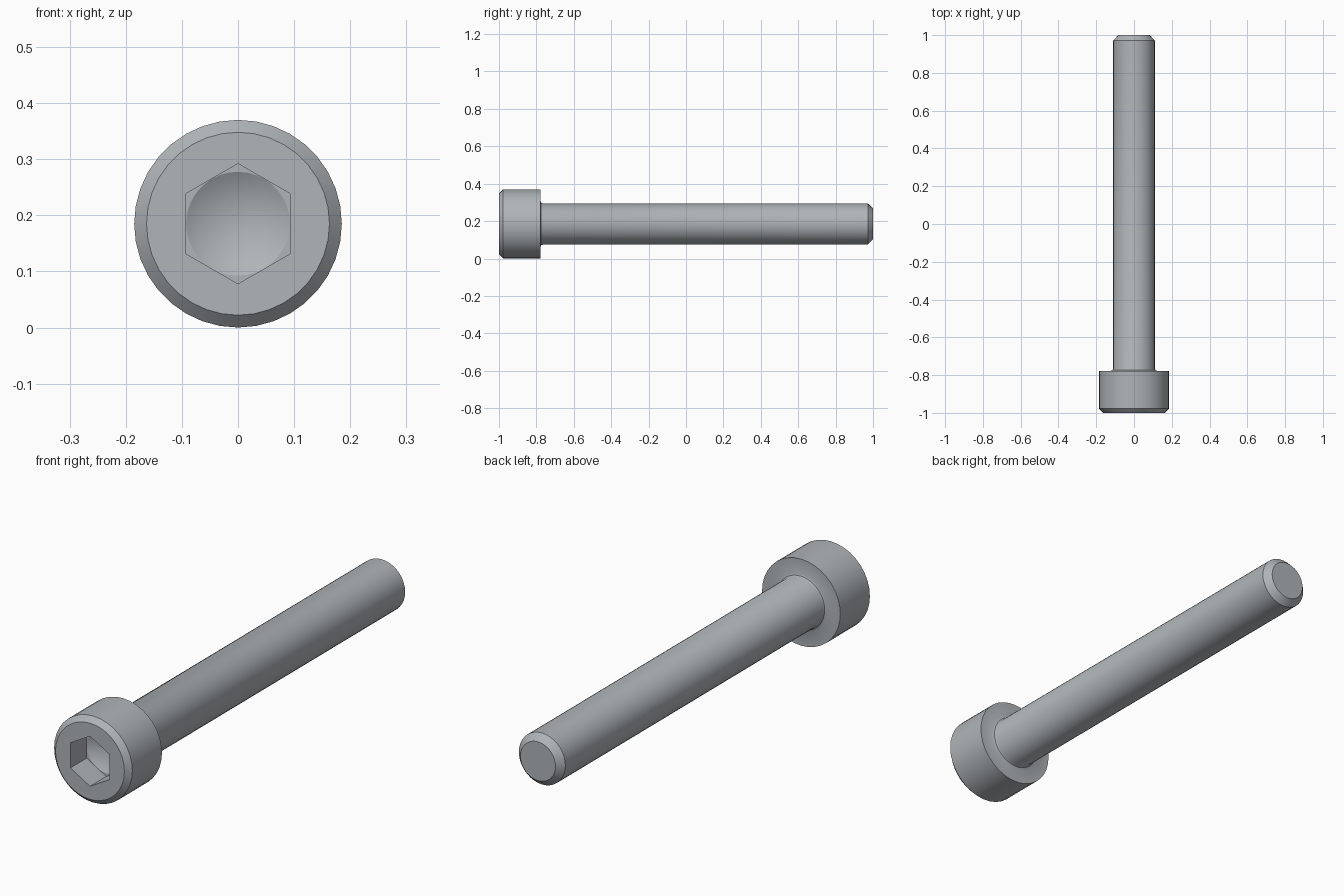
import bpy, bmesh, math

if "Cube" in bpy.data.objects:
    bpy.data.objects.remove(bpy.data.objects["Cube"])

SEG = 36       # multiple of six, so the hex corners fall on vertices
AXIS_Z = 0.185


def round_r(r):
    return lambda a: r


def hex_r(flat):
    # radius of a hexagon with corners straight up and down
    return lambda a: flat / math.cos(a % (math.pi / 3) - math.pi / 6)


steel = bpy.data.materials.new("steel grey")
steel.diffuse_color = (0.43, 0.46, 0.48, 1)
steel.use_nodes = True
steel.node_tree.nodes["Principled BSDF"].inputs["Base Color"].default_value = steel.diffuse_color

# Profile along y, from the socket floor out over the head to the shank tip
profile = [
    (-0.89, round_r(0.0925)),   # rim of drill cone
    (-0.89, hex_r(0.0927)),     # socket floor
    (-1.00, hex_r(0.0927)),     # socket mouth
    (-1.00, round_r(0.163)),    # head face
    (-0.978, round_r(0.185)),   # head chamfer
    (-0.778, round_r(0.185)),   # head underside
    (-0.778, round_r(0.123)),   # fillet under head
    (-0.774, round_r(0.114)),
    (-0.765, round_r(0.110)),
    (0.972, round_r(0.110)),    # shank
    (1.00, round_r(0.083)),     # tip chamfer
]

bm = bmesh.new()
rings = []
for y, radius in profile:
    ring = []
    for i in range(SEG):
        a = 2 * math.pi * i / SEG
        r = radius(a)
        ring.append(bm.verts.new((r * math.sin(a), y, AXIS_Z + r * math.cos(a))))
    rings.append(ring)

for r0, r1 in zip(rings, rings[1:]):
    for i in range(SEG):
        j = (i + 1) % SEG
        bm.faces.new((r0[i], r0[j], r1[j], r1[i]))

# Cone at the bottom of the socket and flat shank end
apex = bm.verts.new((0, -0.837, AXIS_Z))
for i in range(SEG):
    bm.faces.new((apex, rings[0][(i + 1) % SEG], rings[0][i]))
bm.faces.new(rings[-1])
bmesh.ops.recalc_face_normals(bm, faces=bm.faces)

mesh = bpy.data.meshes.new("socket_head_bolt")
bm.to_mesh(mesh)
bm.free()
mesh.materials.append(steel)
bolt = bpy.data.objects.new("socket_head_bolt", mesh)
bpy.context.collection.objects.link(bolt)

bpy.context.view_layer.objects.active = bolt
bolt.select_set(True)
bpy.ops.object.shade_smooth_by_angle(angle=math.radians(28))
